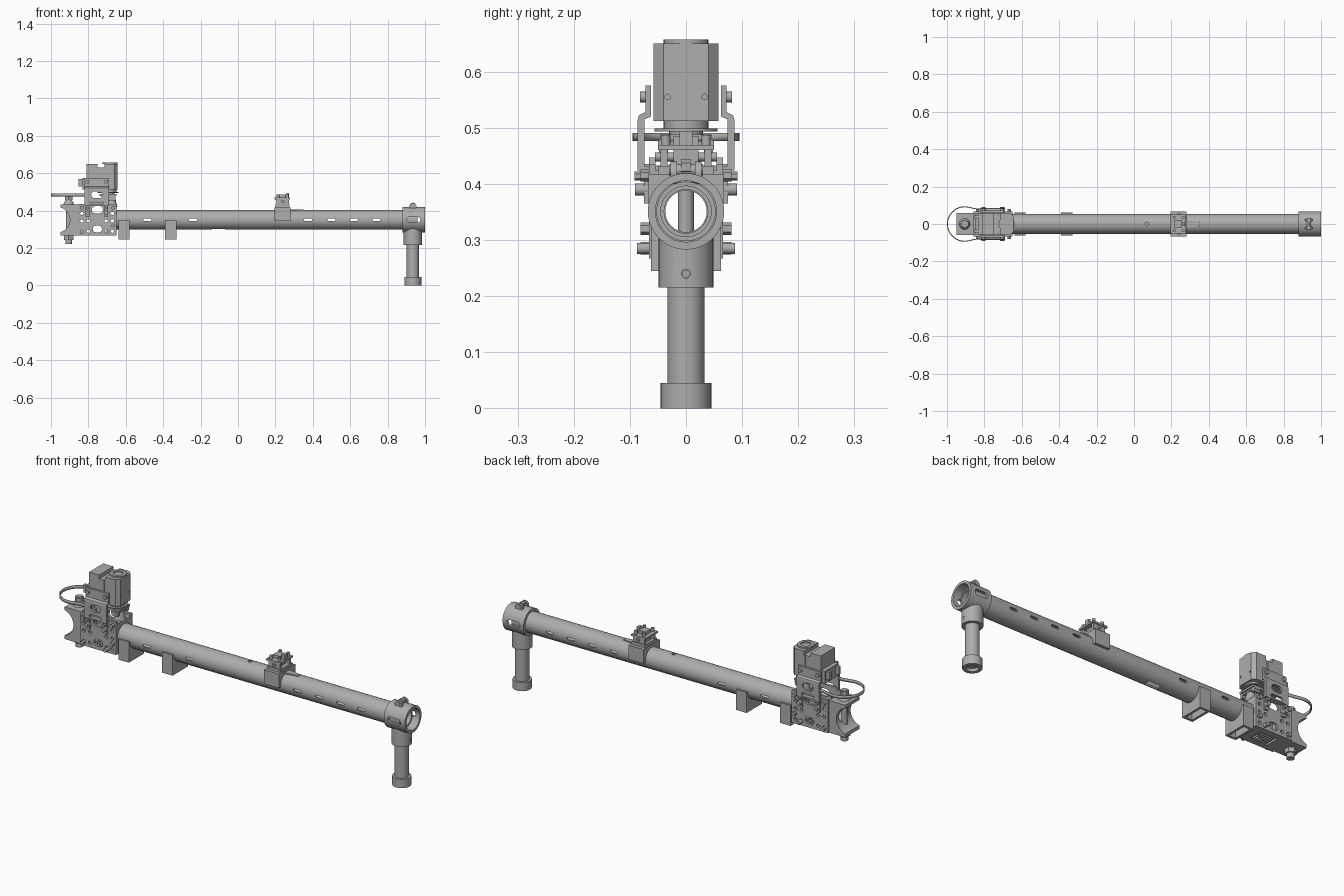
import bpy, bmesh, math
from mathutils import Matrix, Vector

cube = bpy.data.objects.get("Cube")
if cube:
    bpy.data.objects.remove(cube, do_unlink=True)

grey = bpy.data.materials.new("mid_grey")
grey.use_nodes = True
COLOR = (0.42, 0.42, 0.42, 1)
grey.diffuse_color = COLOR
grey.node_tree.nodes["Principled BSDF"].inputs["Base Color"].default_value = COLOR

AXIS = {"x": Matrix.Rotation(math.pi / 2, 4, "Y"),
        "y": Matrix.Rotation(-math.pi / 2, 4, "X"),
        "z": Matrix.Identity(4)}
parts = []


def finish(name, bm):
    bmesh.ops.recalc_face_normals(bm, faces=bm.faces)
    mesh = bpy.data.meshes.new(name)
    bm.to_mesh(mesh)
    bm.free()
    mesh.materials.append(grey)
    ob = bpy.data.objects.new(name, mesh)
    bpy.context.scene.collection.objects.link(ob)
    parts.append(ob)
    return ob


def box(name, x, y, z):
    """Box from (low, high) pairs."""
    bm = bmesh.new()
    size = [b - a for a, b in (x, y, z)]
    mid = [(a + b) / 2 for a, b in (x, y, z)]
    bmesh.ops.create_cube(bm, size=1, matrix=Matrix.Translation(mid) @ Matrix.Diagonal((*size, 1)))
    return finish(name, bm)


def rod(name, centre, r, length, axis="z", r2=None, sides=32):
    bm = bmesh.new()
    bmesh.ops.create_cone(bm, cap_ends=True, segments=sides, radius1=r,
                          radius2=r if r2 is None else r2, depth=length,
                          matrix=Matrix.Translation(centre) @ AXIS[axis])
    return finish(name, bm)


def prism(name, pts, low, high, axis="y"):
    """Extrude an outline; points are (x, z) for axis y and (x, y) for axis z."""
    def place(p, d):
        return {"y": (p[0], d, p[1]), "z": (p[0], p[1], d), "x": (d, p[0], p[1])}[axis]
    bm = bmesh.new()
    face = bm.faces.new([bm.verts.new(place(p, low)) for p in pts])
    ext = bmesh.ops.extrude_face_region(bm, geom=[face])
    move = Vector(place((0, 0), high - low))
    bmesh.ops.translate(bm, vec=move, verts=[v for v in ext["geom"] if isinstance(v, bmesh.types.BMVert)])
    return finish(name, bm)


def cut(ob, *cutters):
    for c in cutters:
        mod = ob.modifiers.new("cut", "BOOLEAN")
        mod.operation, mod.solver, mod.object = "DIFFERENCE", "EXACT", c
        bpy.context.view_layer.objects.active = ob
        bpy.ops.object.modifier_apply(modifier=mod.name)
        parts.remove(c)
        bpy.data.objects.remove(c, do_unlink=True)
    return ob


def slot(x, z, w, h, y=0.2):
    """Rounded slot cutter through y."""
    r = h / 2
    pts = [(x + s * (w / 2 - r) + r * math.cos(a), z + r * math.sin(a))
           for s, start in ((1, -90), (-1, 90))
           for a in [math.radians(start + 30 * i) for i in range(7)]]
    return prism("cutter", pts, -y, y)


TZ = 0.351  # tube axis height

# Main tube, hollow, with pairs of side slots and top and bottom openings
tube = rod("main_tube", (0.15, 0, TZ), 0.053, 1.62, "x", sides=48)
cut(tube, rod("cutter", (0.15, 0, TZ), 0.045, 1.8, "x", sides=48))
for x in (-0.485, -0.24, 0.375, 0.5, 0.62, 0.74):
    cut(tube, slot(x, TZ, 0.044, 0.013))
cut(tube, rod("cutter", (0.07, 0, 0.4), 0.01, 0.06),
    box("cutter", (0.28, 0.35), (-0.012, 0.012), (0.37, 0.45)),
    box("cutter", (-0.14, -0.07), (-0.018, 0.018), (0.25, 0.32)))
prism("cable_wedge", [(0.28, -0.02), (0.35, -0.009), (0.35, 0.009), (0.28, 0.02)], 0.396, 0.407, "z")

# End collar with bore, side slots and tightening screw
collar = rod("end_collar", (0.94, 0, TZ), 0.068, 0.12, "x", sides=48)
cut(collar, rod("cutter", (0.94, 0, TZ), 0.0545, 0.2, "x", sides=48),
    slot(0.938, TZ, 0.075, 0.03))
for a in (-0.022, 0.022):
    rod("collar_lug", (0.935, a, 0.42), 0.02, 0.012, "y")
rod("collar_screw", (0.935, 0, 0.425), 0.01, 0.06, "y", sides=16)
rod("collar_nut", (0.935, 0, 0.43), 0.014, 0.018, "y", sides=6)

# Support leg below the collar
socket = rod("leg_socket", (0.935, 0, 0.262), 0.049, 0.094)
cut(socket, rod("cutter", (0.935, 0, TZ), 0.0545, 0.2, "x", sides=48),
    rod("cutter", (0.985, 0, 0.24), 0.008, 0.03, "x", sides=16))
rod("socket_screw", (0.972, 0, 0.24), 0.007, 0.02, "x", sides=16)
rod("leg_post", (0.935, 0, 0.125), 0.033, 0.2)
foot = rod("leg_foot", (0.935, 0, 0.0225), 0.045, 0.045)
cut(foot, rod("cutter", (0.935, 0, 0), 0.028, 0.03))

# Hollow hanging blocks under the tube
for x in (-0.61, -0.36):
    block = box("hanging_block", (x - 0.03, x + 0.03), (-0.062, 0.062), (0.245, TZ))
    cut(block, rod("cutter", (x, 0, TZ), 0.0525, 0.2, "x"),
        box("cutter", (x - 0.018, x + 0.018), (-0.05, 0.05), (0.2, 0.32)))

# Saddle clip on the tube with its sight mechanism
saddle = box("saddle_clip", (0.195, 0.28), (-0.067, 0.067), (0.345, 0.418))
cut(saddle, rod("cutter", (0.24, 0, TZ), 0.0525, 0.2, "x"),
    box("cutter", (0.1, 0.4), (-0.0525, 0.0525), (0.3, TZ)))
box("mechanism_base", (0.2, 0.275), (-0.05, 0.05), (0.418, 0.432))
for y in (-0.045, 0.033):
    box("mechanism_cheek", (0.205, 0.272), (y, y + 0.012), (0.43, 0.465))
box("mechanism_plate", (0.195, 0.278), (-0.05, 0.05), (0.46, 0.469))
box("mechanism_core", (0.215, 0.255), (-0.022, 0.022), (0.43, 0.485))
rod("mechanism_axle", (0.24, 0, 0.448), 0.008, 0.11, "y", sides=16)
for x, y in ((0.215, -0.036), (0.262, -0.036), (0.215, 0.036), (0.262, 0.036)):
    rod("mechanism_stud", (x, y, 0.475), 0.008, 0.024, sides=12)
box("mechanism_tab", (0.258, 0.274), (-0.012, 0.012), (0.465, 0.494))

# Clamp housing: two pierced side plates joined by end walls and a floor
for s in (-1, 1):
    low, high = sorted((s * 0.054, s * 0.066))
    plate = prism("housing_side", [(-0.857, 0.267), (-0.65, 0.267), (-0.65, 0.435), (-0.69, 0.435),
                                   (-0.7, 0.447), (-0.81, 0.447), (-0.82, 0.435), (-0.857, 0.435)], low, high)
    cut(plate, slot(-0.752, 0.302, 0.05, 0.036), slot(-0.752, 0.405, 0.06, 0.04))
    for x in (-0.835, -0.8, -0.705, -0.672):
        for z in (0.29, 0.345, 0.385):
            cut(plate, rod("cutter", (x, 0, z), 0.009, 0.3, "y", sides=12))
    for x, z in ((-0.835, 0.285), (-0.668, 0.32), (-0.835, 0.415), (-0.668, 0.415)):
        rod("housing_bolt", (x, s * 0.07, z), 0.011, 0.022, "y", sides=6)
    rod("lower_bolt", (-0.70, s * 0.075, 0.285), 0.01, 0.024, "y", sides=16)
for x in (-0.857, -0.662):
    wall = box("housing_wall", (x, x + 0.012), (-0.054, 0.054), (0.267, 0.41))
    cut(wall, rod("cutter", (x, 0, TZ), 0.039, 0.1, "x"))
floor = box("housing_floor", (-0.845, -0.662), (-0.054, 0.054), (0.267, 0.277))
cut(floor, box("cutter", (-0.8, -0.7), (-0.036, 0.036), (0.2, 0.3)))
for i in range(7):
    box("floor_grille", (-0.79 + i * 0.0135, -0.785 + i * 0.0135), (-0.036, 0.036), (0.269, 0.274))

# Concave saddle at the rear end with vertical bolt
rear = box("rear_saddle", (-0.95, -0.857), (-0.058, 0.058), (0.267, 0.433))
cut(rear, rod("cutter", (-0.967, 0, TZ), 0.068, 0.3, "y", sides=48),
    rod("cutter", (-0.9, 0, TZ), 0.037, 0.2, "x"))
rod("rear_bolt", (-0.905, 0, TZ), 0.014, 0.258)
rod("bolt_collar", (-0.905, 0, 0.443), 0.03, 0.022, r2=0.018)
rod("bolt_head", (-0.905, 0, 0.467), 0.022, 0.022, sides=6)
rod("bolt_nut", (-0.905, 0, 0.256), 0.028, 0.024, sides=6)
rod("bolt_tip", (-0.905, 0, 0.233), 0.018, 0.024)

# Flexible strap looping around the rear bolt
path = [(-0.79, 0.08), (-0.84, 0.083)]
path += [(-0.905 + 0.095 * math.cos(math.radians(a)), 0.095 * math.sin(math.radians(a)))
         for a in range(70, 291, 10)]
path += [(-0.84, -0.083), (-0.79, -0.08)]
bm = bmesh.new()
rows = [[bm.verts.new((x, y, z)) for z in (0.476, 0.491)] for x, y in path]
for a, b in zip(rows, rows[1:]):
    bm.faces.new((a[0], b[0], b[1], a[1]))
strap = finish("strap_loop", bm)
strap.modifiers.new("thickness", "SOLIDIFY").thickness = 0.005

# Bent riser brackets that carry the motor
for s in (-1, 1):
    low, high = sorted((s * 0.074, s * 0.086))
    riser = box("riser_plate", (-0.82, -0.69), (low, high), (0.425, 0.515))
    cut(riser, slot(-0.755, 0.485, 0.06, 0.036), slot(-0.755, 0.44, 0.07, 0.02))
    prism("riser_bend", [(s * y, z) for y, z in
                         ((0.086, 0.515), (0.084, 0.522), (0.072, 0.528), (0.072, 0.575),
                          (0.062, 0.575), (0.062, 0.52), (0.074, 0.515))], -0.82, -0.69, "x")
    low, high = sorted((s * 0.066, s * 0.075))
    for x in (-0.815, -0.715):
        box("riser_leg", (x, x + 0.02), (low, high), (0.365, 0.435))
        rod("leg_bolt", (x + 0.01, s * 0.08, 0.39), 0.011, 0.022, "y", sides=16)
        rod("leg_pin", (x + 0.01, s * 0.082, 0.414), 0.008, 0.02, "y", sides=6)
        rod("motor_bolt", (x + 0.01, s * 0.073, 0.555), 0.01, 0.018, "y", sides=12)
    box("riser_foot", (-0.82, -0.69), tuple(sorted((s * 0.06, s * 0.086))), (0.424, 0.432))

# Motor body with chamfered front corners and a stepped top
body = prism("motor_body", [(-0.81, -0.058), (-0.66, -0.058), (-0.643, -0.04), (-0.643, 0.04),
                            (-0.66, 0.058), (-0.81, 0.058)], 0.512, 0.65, "z")
cut(body, box("cutter", (-0.752, -0.715), (-0.1, 0.1), (0.63, 0.7)),
    box("cutter", (-0.725, -0.72), (-0.1, -0.054), (0.5, 0.7)),
    box("cutter", (-0.725, -0.72), (0.054, 0.1), (0.5, 0.7)))
for y in (-0.033, 0.033):
    cut(body, rod("cutter", (-0.643, y, 0.555), 0.005, 0.02, "x", sides=12))
rim = rod("motor_rim", (-0.684, 0, 0.653), 0.04, 0.008)
cut(rim, rod("cutter", (-0.684, 0, 0.656), 0.024, 0.01))
box("motor_back", (-0.832, -0.81), (-0.056, 0.056), (0.512, 0.575))
for y in (-0.045, 0.03):
    box("motor_ear", (-0.852, -0.83), (y, y + 0.015), (0.53, 0.57))

# Turntable and shaft below the motor
rod("turntable_hub", (-0.69, 0, 0.505), 0.04, 0.02)
rod("turntable_disc", (-0.695, 0, 0.496), 0.056, 0.006, sides=48)
box("coupling_plate", (-0.74, -0.65), (-0.046, 0.046), (0.478, 0.488))
rod("coupling_hub", (-0.69, 0, 0.484), 0.03, 0.02)
for y in (-0.048, 0.032):
    box("coupling_block", (-0.69, -0.655), (y, y + 0.016), (0.455, 0.48))
box("coupling_bridge", (-0.69, -0.655), (-0.05, 0.05), (0.468, 0.476))
rod("shaft_cone", (-0.675, 0, 0.445), 0.03, 0.05, r2=0.018)
box("shaft_seat", (-0.7, -0.65), (-0.054, 0.054), (0.408, 0.424))

# Smooth the round parts, keeping edges sharp
bpy.ops.object.select_all(action="DESELECT")
for ob in parts:
    ob.select_set(True)
bpy.context.view_layer.objects.active = parts[0]
bpy.ops.object.shade_smooth_by_angle(angle=math.radians(35))
